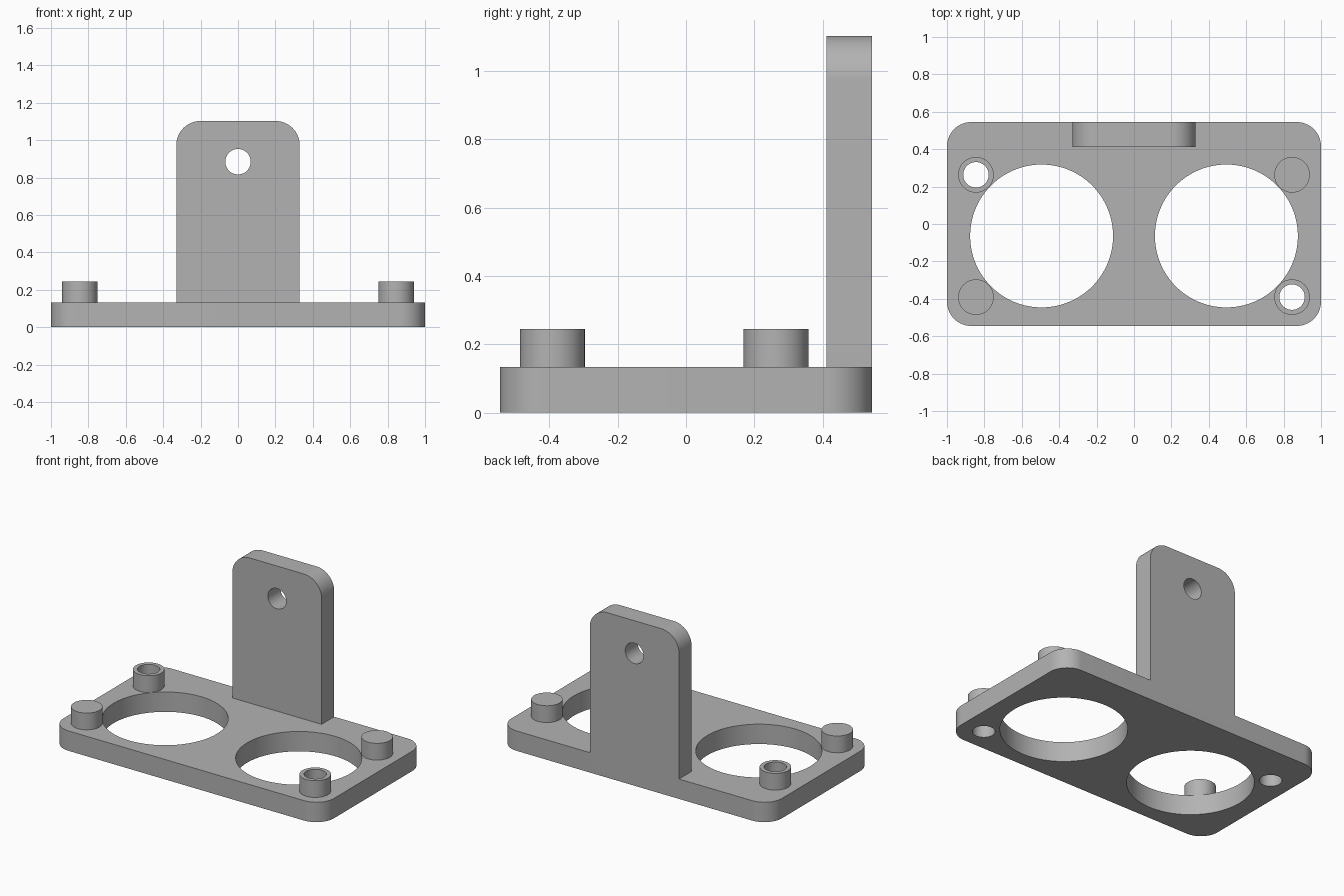
import bpy, bmesh
from math import cos, sin, pi, radians
from mathutils import Matrix

cube = bpy.data.objects.get("Cube")
if cube:
    bpy.data.objects.remove(cube, do_unlink=True)

# Single plain grey
grey = bpy.data.materials.new("plain grey")
grey.use_nodes = True
GREY = (0.45, 0.45, 0.45, 1)
grey.diffuse_color = GREY
grey.node_tree.nodes["Principled BSDF"].inputs["Base Color"].default_value = GREY

THICK = 0.133            # plate and tab thickness
WIDTH, DEPTH = 1.0, 0.545  # half sizes of the plate
CORNER = 0.13
POST_R, POST_TOP, BORE_R = 0.095, 0.245, 0.068
MID_Y = -0.064           # centre line of the openings and posts


def extrude(name, outline, height, matrix):
    """Solid from a flat outline, extruded along local z."""
    bm = bmesh.new()
    face = bm.faces.new([bm.verts.new((x, y, 0)) for x, y in outline])
    top = bmesh.ops.extrude_face_region(bm, geom=[face])["geom"]
    bmesh.ops.translate(bm, vec=(0, 0, height),
                        verts=[v for v in top if isinstance(v, bmesh.types.BMVert)])
    bmesh.ops.recalc_face_normals(bm, faces=bm.faces)
    bm.transform(matrix)
    mesh = bpy.data.meshes.new(name)
    bm.to_mesh(mesh)
    bm.free()
    mesh.materials.append(grey)
    obj = bpy.data.objects.new(name, mesh)
    bpy.context.collection.objects.link(obj)
    return obj


def arc(cx, cy, r, start, sweep, steps):
    return [(cx + r * cos(start + sweep * i / steps),
             cy + r * sin(start + sweep * i / steps)) for i in range(steps + 1)]


def cylinder(name, r, height, matrix, sides=64):
    return extrude(name, arc(0, 0, r, 0, 2 * pi, sides)[:-1], height, matrix)


def activate(obj):
    bpy.ops.object.select_all(action='DESELECT')
    obj.select_set(True)
    bpy.context.view_layer.objects.active = obj


def combine(obj, tool, operation):
    mod = obj.modifiers.new(operation.lower(), 'BOOLEAN')
    mod.operation, mod.solver, mod.object = operation, 'EXACT', tool
    activate(obj)
    bpy.ops.object.modifier_apply(modifier=mod.name)
    bpy.data.objects.remove(tool, do_unlink=True)


def smooth(obj):
    activate(obj)
    bpy.ops.object.shade_smooth_by_angle(angle=radians(30))


def at(x, y, z):
    return Matrix.Translation((x, y, z))


# Base plate with four rounded corners
outline = []
for i, (sx, sy) in enumerate([(1, 1), (-1, 1), (-1, -1), (1, -1)]):
    outline += arc(sx * (WIDTH - CORNER), sy * (DEPTH - CORNER), CORNER,
                   i * pi / 2, pi / 2, 16)
body = extrude("bracket_body", outline, THICK, at(0, 0, 0))

# Upright mounting tab, flush with the rear edge and rounded at the top
UPRIGHT = at(0, DEPTH, 0) @ Matrix.Rotation(pi / 2, 4, 'X')
HALF, TOP = 0.33, 1.103
profile = [(-HALF, 0.05), (HALF, 0.05)]
profile += arc(HALF - CORNER, TOP - CORNER, CORNER, 0, pi / 2, 16)
profile += arc(CORNER - HALF, TOP - CORNER, CORNER, pi / 2, pi / 2, 16)
combine(body, extrude("tab", profile, THICK, UPRIGHT), 'UNION')

# Screw hole through the tab
combine(body, cylinder("tab_cutter", BORE_R, 0.5, UPRIGHT @ at(0, 0.885, -0.2)), 'DIFFERENCE')

# Two large round openings
for side in (-1, 1):
    combine(body, cylinder("opening_cutter", 0.382, 0.5, at(side * 0.494, MID_Y, -0.2), 128),
            'DIFFERENCE')

# Corner posts: one diagonal pair is bored through, the other is solid
for sx, x_name in ((-1, "right"), (1, "left")):
    for sy, y_name in ((-1, "front"), (1, "back")):
        x, y = sx * 0.845, MID_Y + sy * 0.327
        post = cylinder(f"{y_name}_{x_name}_post", POST_R, POST_TOP - THICK, at(x, y, THICK))
        if sx != sy:
            for part in (post, body):
                combine(part, cylinder("bore_cutter", BORE_R, 0.6, at(x, y, -0.2)), 'DIFFERENCE')
        smooth(post)

smooth(body)
